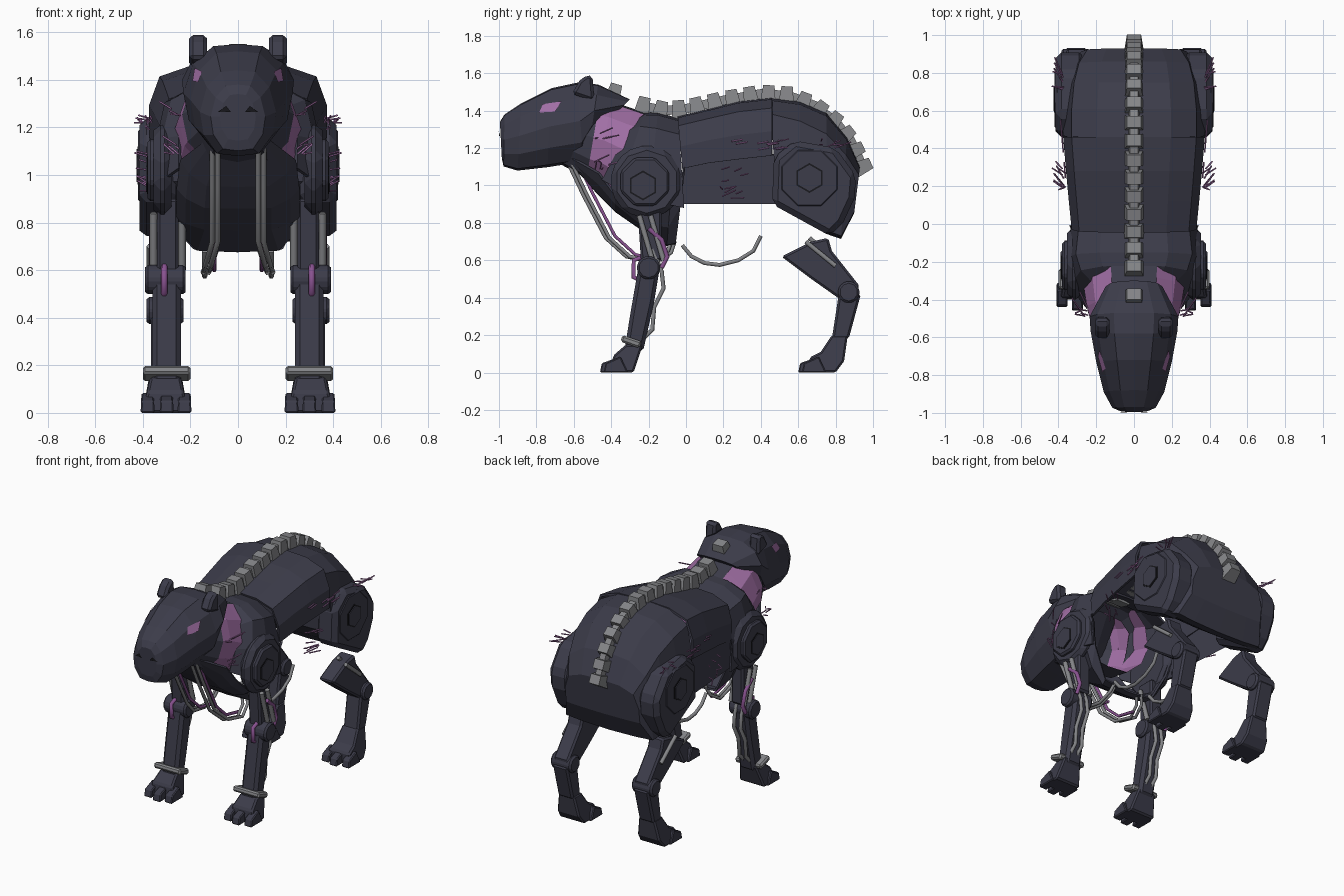
import bpy, bmesh, math, random
from mathutils import Vector, Matrix
from mathutils.bvhtree import BVHTree

cube = bpy.data.objects.get("Cube")
if cube:
    bpy.data.objects.remove(cube)
random.seed(4)


def material(name, r, g, b):
    m = bpy.data.materials.new(name)
    m.use_nodes = True
    m.diffuse_color = (r, g, b, 1)
    bsdf = next(n for n in m.node_tree.nodes if n.type == 'BSDF_PRINCIPLED')
    bsdf.inputs["Base Color"].default_value = (r, g, b, 1)
    return m


ARMOUR = material("dark armour", .045, .045, .068)
VIOLET = material("violet lining", .36, .16, .38)
PLUM = material("plum wire", .25, .085, .28)
STEEL = material("steel grey", .235, .238, .25)
BLACK = material("black", .01, .01, .013)


def add_mesh(name, bm, *mats, mirror=False, bevel=0, thick=0):
    mesh = bpy.data.meshes.new(name)
    bm.to_mesh(mesh)
    bm.free()
    obj = bpy.data.objects.new(name, mesh)
    bpy.context.scene.collection.objects.link(obj)
    for m in mats:
        mesh.materials.append(m)
    if thick:
        obj.modifiers.new("Thickness", 'SOLIDIFY').thickness = thick
    if bevel:
        mod = obj.modifiers.new("Bevel", 'BEVEL')
        mod.width, mod.segments = bevel, 1
    if mirror:
        obj.modifiers.new("Mirror", 'MIRROR').use_axis[0] = True


def loft(stations, half, closed, caps=True):
    """Skin sections (y top, y bottom, z top, z bottom, half width) with a mirrored profile."""
    ring = [(-x, h) for x, h in reversed(half) if x > 0] + list(half)
    bm = bmesh.new()
    rows = [[bm.verts.new((x * w, yb + (yt - yb) * h, zb + (zt - zb) * h)) for x, h in ring]
            for yt, yb, zt, zb, w in stations]
    n = len(ring)
    for a, b in zip(rows, rows[1:]):
        for i in range(n if closed else n - 1):
            j = (i + 1) % n
            bm.faces.new((a[i], a[j], b[j], b[i]))
    if closed and caps:
        bm.faces.new(rows[0])
        bm.faces.new(rows[-1])
    bmesh.ops.recalc_face_normals(bm, faces=bm.faces)
    bm.normal_update()
    return bm


def prism(name, pts, lo, hi, mat=ARMOUR, bevel=.012, flare=0):
    """Mirrored pair of (y, z) outlines extruded along x, optionally wider towards the ground."""
    bm = bmesh.new()
    mid = (lo + hi) / 2
    ends = [[bm.verts.new((mid + (d - mid) * (1 + flare * max(0, .17 - z)), y, z)) for y, z in pts]
            for d in (lo, hi)]
    for end in ends:
        bm.faces.new(end)
    for i in range(len(pts)):
        j = (i + 1) % len(pts)
        bm.faces.new((ends[0][i], ends[0][j], ends[1][j], ends[1][i]))
    bmesh.ops.recalc_face_normals(bm, faces=bm.faces)
    add_mesh(name, bm, mat, mirror=True, bevel=bevel)


def disc(name, y, z, r, lo, hi, sides, mat=ARMOUR, bevel=.012):
    turn = [math.tau * (i + .5) / sides for i in range(sides)]
    prism(name, [(y + r * math.cos(t), z + r * math.sin(t)) for t in turn], lo, hi, mat, bevel)


def wires(name, paths, r, mat):
    """Mirrored round wires, each along a list of points."""
    curve = bpy.data.curves.new(name, 'CURVE')
    curve.dimensions = '3D'
    curve.bevel_depth, curve.bevel_resolution = r, 1
    curve.use_fill_caps = True
    for path in paths:
        for side in (1, -1):
            spline = curve.splines.new('POLY')
            spline.points.add(len(path) - 1)
            for p, (x, y, z) in zip(spline.points, path):
                p.co = (side * x, y, z, 1)
    curve.materials.append(mat)
    bpy.context.scene.collection.objects.link(bpy.data.objects.new(name, curve))


# Back shell and rump
ARCH = [(0, 1), (.52, .97), (.88, .82), (1, .42), (1, 0)]
add_mesh("back_shell", loft([
    (-.045, -.02, 1.37, 1.09, .33), (.12, .12, 1.41, 1.12, .345),
    (.28, .28, 1.45, 1.14, .36), (.46, .46, 1.47, 1.16, .375)], ARCH, False), ARMOUR, thick=.015)
add_mesh("rump", loft([
    (.45, .48, 1.47, .98, .375), (.61, .61, 1.45, .86, .375), (.75, .75, 1.39, .76, .36),
    (.86, .83, 1.26, .73, .33), (.93, .9, 1.1, .86, .28)],
    ARCH + [(.6, -.02), (0, -.03)], True), ARMOUR)

# Thin flank panel on one side, facing outwards
bm = bmesh.new()
flank = bm.faces.new([bm.verts.new(p) for p in
                      ((-.36, .48, 1.17), (-.36, .48, .9), (-.32, -.02, .9), (-.33, -.02, 1.12))])
flank.normal_update()
if flank.normal.x > 0:
    flank.normal_flip()
add_mesh("flank_panel", bm, ARMOUR)

# Chest: upper shell and breast plate
add_mesh("chest_shell", loft([
    (-.28, -.45, 1.35, 1.03, .25), (-.22, -.36, 1.39, .98, .32),
    (-.15, -.2, 1.39, .92, .35), (-.04, -.01, 1.36, .88, .335)], ARCH, False), ARMOUR, thick=.015)
add_mesh("breast_plate", loft([
    (-.6, -.6, 1.15, 1.12, .13), (-.46, -.46, 1.07, .96, .235), (-.37, -.37, .95, .87, .25),
    (-.24, -.24, .83, .78, .25), (-.09, -.1, .88, .69, .3), (-.01, -.06, 1.1, .69, .33)],
    [(0, 0), (.55, .03), (.85, .5), (1, 1)], False), ARMOUR, thick=.015)

# Hollow neck with violet sides
ROUND = [(0, 1), (.45, .98), (.82, .8), (1, .5), (.9, .22), (.55, 0), (0, -.03)]
bm = loft([(-.52, -.66, 1.46, 1.12, .17), (-.46, -.53, 1.46, 1.05, .235), (-.4, -.47, 1.45, 1.03, .25),
           (-.28, -.4, 1.41, .98, .265), (-.14, -.25, 1.36, .96, .28)], ROUND, True, caps=False)
for f in bm.faces:
    f.material_index = int(abs(f.normal.x) > .4 and f.calc_center_median().y > -.51)
add_mesh("neck", bm, ARMOUR, VIOLET)

# Head, with eyes and nostrils laid on its surface
bm = loft([(-.995, -.985, 1.34, 1.15, .075), (-.97, -.975, 1.38, 1.11, .115),
           (-.88, -.9, 1.44, 1.09, .16), (-.72, -.74, 1.52, 1.11, .2),
           (-.58, -.55, 1.55, 1.14, .23), (-.47, -.51, 1.54, 1.26, .235),
           (-.3, -.36, 1.46, 1.4, .15)], ROUND, True)
surface = BVHTree.FromBMesh(bm)
add_mesh("head", bm, ARMOUR)


def decal(name, points, direction, mat):
    """Mirrored flat patch dropped on the head along a direction."""
    bm = bmesh.new()
    way = Vector(direction)
    patch = bm.faces.new([bm.verts.new(surface.ray_cast(Vector(p), way)[0] - way * .009) for p in points])
    patch.normal_update()
    if patch.normal.dot(way) > 0:
        patch.normal_flip()
    add_mesh(name, bm, mat, mirror=True)


decal("eyes", [(1, y, z) for y, z in ((-.785, 1.39), (-.7, 1.395), (-.665, 1.45), (-.765, 1.435))],
      (-1, 0, 0), VIOLET)
decal("nostrils", [(x, -2, z) for x, z in ((.03, 1.265), (.085, 1.265), (.05, 1.29))],
      (0, 1, 0), BLACK)
prism("ears", [(-.61, 1.49), (-.57, 1.56), (-.53, 1.59), (-.5, 1.585), (-.49, 1.45)],
      .13, .205, bevel=.022)

# Spine of tapered vertebrae with slim links between them, evenly spaced along a path
path = [Vector((0, y, z)) for y, z in (
    (-.23, 1.425), (-.12, 1.4), (0, 1.41), (.2, 1.455), (.4, 1.49), (.55, 1.48),
    (.68, 1.43), (.8, 1.34), (.88, 1.24), (.945, 1.1))]
lengths = [(b - a).length for a, b in zip(path, path[1:])]


def along(d):
    for a, b, size in zip(path, path[1:], lengths):
        if d <= size + 1e-5:
            return a.lerp(b, d / size), (b - a).normalized()
        d -= size


COUNT = 15
spots = [(*along(sum(lengths) * i / (2 * COUNT - 2)), i % 2) for i in range(2 * COUNT - 1)]
spots.append((Vector((0, -.385, 1.495)), Vector((0, 1, -.3)).normalized(), 0))
bm = bmesh.new()
for centre, t, link in spots:
    side = Vector((1, 0, 0))
    frame = Matrix((side, t, side.cross(t))).transposed()
    size = Vector((.06, .06, .05)) if link else Vector((.104, .084, .098))
    for v in bmesh.ops.create_cube(bm, size=1)['verts']:
        taper = .72 if v.co.z > 0 else 1
        v.co = centre + frame @ Vector((v.co.x * size.x * taper, v.co.y * size.y * taper, v.co.z * size.z))
add_mesh("vertebrae", bm, STEEL)

# Shoulder and hip armour with hexagonal bolts
disc("shoulder_plates", -.21, 1.02, .2, .28, .355, 10, bevel=.03)
disc("shoulder_discs", -.22, 1.02, .14, .34, .38, 8)
prism("hip_plates", [(.47, 1.15), (.58, 1.24), (.8, 1.2), (.91, 1.05), (.9, .93), (.84, .8),
                     (.77, .73), (.46, .9)], .26, .415, bevel=.03)
disc("hip_discs", .66, 1.04, .17, .38, .42, 8)
for joint, y, z, x in (("shoulder", -.23, 1, .375), ("hip", .66, 1.04, .415)):
    disc(joint + "_bolt_rims", y, z, .08, x, x + .008, 6, BLACK, 0)
    disc(joint + "_bolts", y, z, .07, x, x + .012, 6, bevel=0)

# Front legs
prism("upper_arms", [(-.26, .9), (-.13, .9), (-.13, .6), (-.24, .58)], .25, .34)
disc("elbows", -.2, .56, .065, .22, .39, 10)
prism("forearms", [(-.255, .56), (-.14, .56), (-.17, .38), (-.23, .11), (-.33, .11), (-.3, .3)],
      .24, .36, bevel=.02)
prism("ankle_cuffs", [(-.35, .165), (-.25, .13), (-.235, .165), (-.34, .2)], .2, .4, STEEL, .01)

# Hind legs
prism("thighs", [(.51, .62), (.67, .7), (.76, .72), (.78, .65), (.93, .46), (.84, .38), (.67, .5)],
      .25, .36)
disc("knees", .87, .43, .06, .23, .385, 10)
prism("shins", [(.82, .44), (.935, .42), (.87, .18), (.78, .18)], .25, .365)

# Flared feet, each with three splayed toes
prism("front_feet", [(-.4, 0), (-.28, 0), (-.23, .15), (-.32, .15), (-.39, .09)], .245, .365,
      bevel=.01, flare=3.6)
prism("hind_feet", [(.66, 0), (.8, 0), (.845, .06), (.865, .2), (.78, .2), (.72, .11), (.66, .08)],
      .245, .365, bevel=.01, flare=3.6)
for name, y in (("front", -.46), ("hind", .6)):
    for i, x in enumerate((.225, .3, .38)):
        front = y + (0 if i == 1 else .02)
        prism(f"{name}_toes_{i + 1}", [(front, 0), (y + .15, 0), (y + .11, .085), (front + .01, .05)],
              x - .022, x + .022, bevel=.006, flare=2)

# Cables under the throat and belly, and along the legs
throat = [(-.64, 1.14), (-.55, .95), (-.43, .72), (-.32, .62), (-.18, .59), (-.1, .64), (-.08, .7)]
wires("throat_cables", [[(x + max(0, .7 - z) * .35, y + shift, z) for y, z in throat]
                        for x, shift in ((.085, 0), (.108, .02))], .011, STEEL)
wires("throat_wires", [[(.1, y + .05, z + .01) for y, z in throat[:5]]], .01, PLUM)
belly = [(-.02, .68), (.03, .62), (.1, .585), (.18, .575), (.28, .6), (.36, .65), (.4, .73)]
wires("belly_cables", [[(.14, y, z) for y, z in belly]], .012, STEEL)
wires("arm_rods", [[(x, -.25 + s, .84), (x, -.18 + s, .6)] for x, s in ((.355, 0), (.355, .06), (.235, .03))],
      .016, STEEL)
wires("forearm_cables", [[(x, y, z) for y, z in (
    (-.18, .66), (-.13, .54), (-.12, .45), (-.17, .35), (-.18, .23), (-.25, .16))]
    for x in (.28, .33)], .013, STEEL)
wires("thigh_rods", [[(.37, .64, .7), (.37, .8, .57)], [(.3, .66, .72), (.3, .84, .55)]], .014, STEEL)
wires("elbow_wires", [[(.36, y, z) for y, z in ((-.2, .77), (-.13, .71), (-.1, .62), (-.13, .56))],
                      [(.31, -.2, .63), (.31, -.28, .6), (.31, -.28, .51), (.31, -.24, .49)]], .014, PLUM)

# Frayed fibres along the flanks, haunches and neck
rnd = random.uniform
fibres = []
for count, xs, ys, zs in ((10, (.36, .38), (.18, .32), (.9, 1.1)), (6, (.37, .385), (.7, .8), (1.2, 1.25)),
                          (9, (.24, .28), (-.5, -.4), (1.08, 1.3))):
    for _ in range(count):
        x, y, z = rnd(*xs), rnd(*ys), rnd(*zs)
        fibres.append([(x, y, z), (x + rnd(.03, .06), y + rnd(-.02, .09), z + rnd(0, .04))])
for _ in range(9):
    y, z = rnd(.15, .5), rnd(1.19, 1.24)
    x = .342 + y * .085
    fibres.append([(x, y, z), (x + .005, y + .06, z + .01)])
wires("frayed_fibres", fibres, .004, VIOLET)
